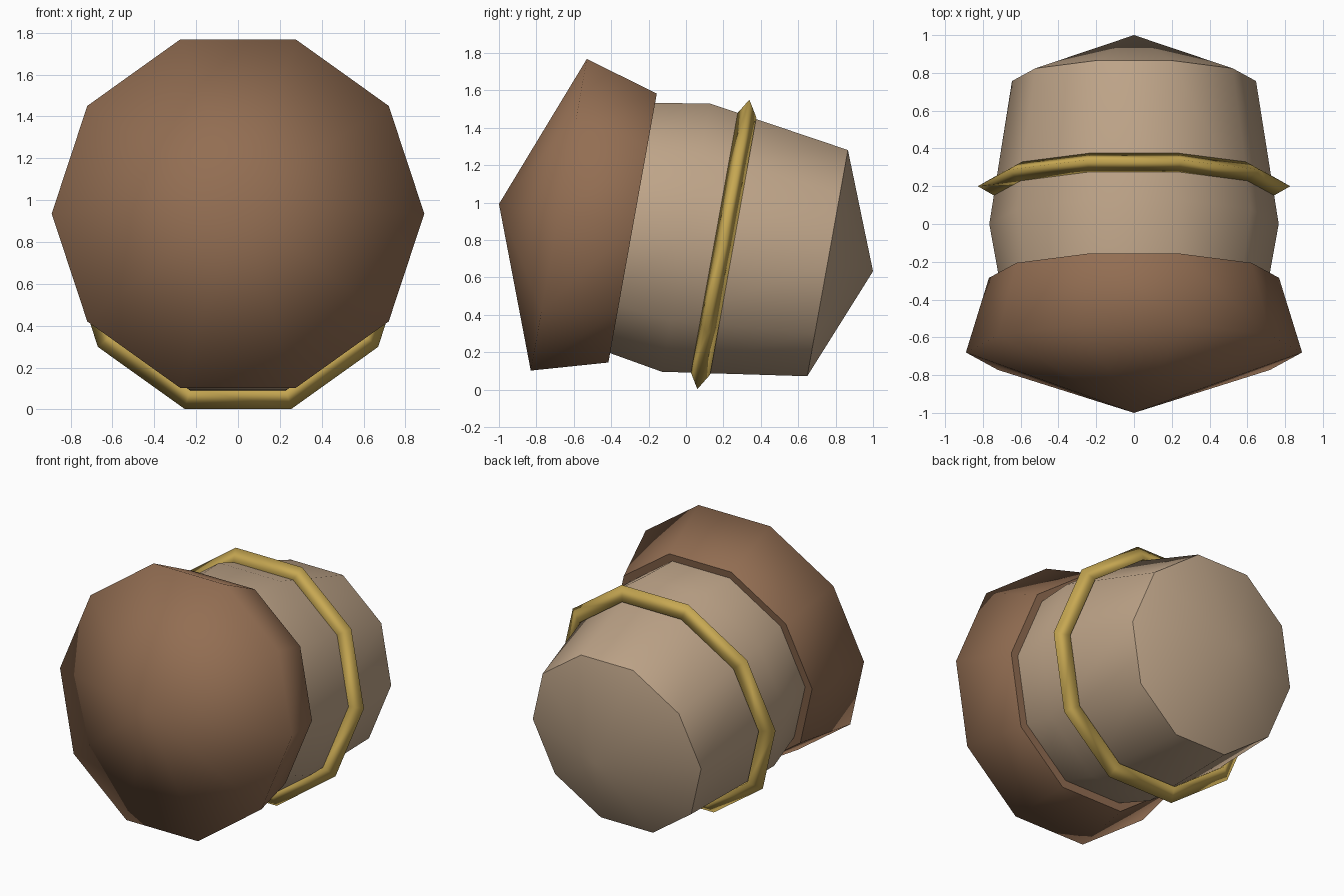
import bpy, bmesh, math
from mathutils import Matrix

cube = bpy.data.objects.get("Cube")
if cube:
    bpy.data.objects.remove(cube, do_unlink=True)

SIDES = 10
# All parts share one axis along y, tipped down towards the back
FRAME = Matrix.Translation((0, 0, 0.813)) @ Matrix.Rotation(math.radians(-10.2), 4, "X")


def material(name, color):
    mat = bpy.data.materials.new(name)
    mat.use_nodes = True
    mat.diffuse_color = (*color, 1)
    mat.node_tree.nodes["Principled BSDF"].inputs["Base Color"].default_value = (*color, 1)
    return mat


def lathe(name, profile, mat, closed=False, sharp=()):
    """Spin (radius, distance) points round the axis; sharp lists hard profile rings."""
    bm = bmesh.new()
    rings = []
    for r, t in profile:
        if r == 0:
            rings.append([bm.verts.new((0, t, 0))] * SIDES)
        else:
            angles = [math.tau * k / SIDES for k in range(SIDES)]
            rings.append([bm.verts.new((r * math.cos(a), t, r * math.sin(a))) for a in angles])
    pairs = list(zip(rings, rings[1:]))
    if closed:
        pairs.append((rings[-1], rings[0]))
    for a, b in pairs:
        for k in range(SIDES):
            n = (k + 1) % SIDES
            corners = list(dict.fromkeys((a[k], a[n], b[n], b[k])))
            bm.faces.new(corners).smooth = True
    for i in sharp:
        for k in range(SIDES):
            bm.edges.get((rings[i][k], rings[i][(k + 1) % SIDES])).smooth = False
    bmesh.ops.recalc_face_normals(bm, faces=bm.faces)
    bm.transform(FRAME)
    mesh = bpy.data.meshes.new(name)
    bm.to_mesh(mesh)
    bm.free()
    mesh.materials.append(mat)
    obj = bpy.data.objects.new(name, mesh)
    bpy.context.collection.objects.link(obj)
    return obj


brown = material("cap brown", (0.29, 0.155, 0.085))
tan = material("shell tan", (0.52, 0.375, 0.25))
gold = material("band gold", (0.57, 0.39, 0.085))

# Cap: pointed front, widest ring, narrower rim and a flat back
lathe("cap", [(0, -1.016), (0.89, -0.691), (0.768, -0.29), (0, -0.29)], brown, sharp=[2])

# Body: starts inside the cap, tapers to a shallow pointed end
lathe("body", [(0, -0.4), (0.695, -0.4), (0.766, 0), (0.646, 0.769), (0, 1.016)],
      tan, sharp=[1, 3])

# Band: three-sided ring with its edge pointing outwards
MAJOR, MINOR, PLACE = 0.765, 0.062, 0.203
section = [(MAJOR + MINOR * math.cos(a), PLACE + MINOR * math.sin(a))
           for a in (0, math.tau / 3, 2 * math.tau / 3)]
lathe("band", section, gold, closed=True)
